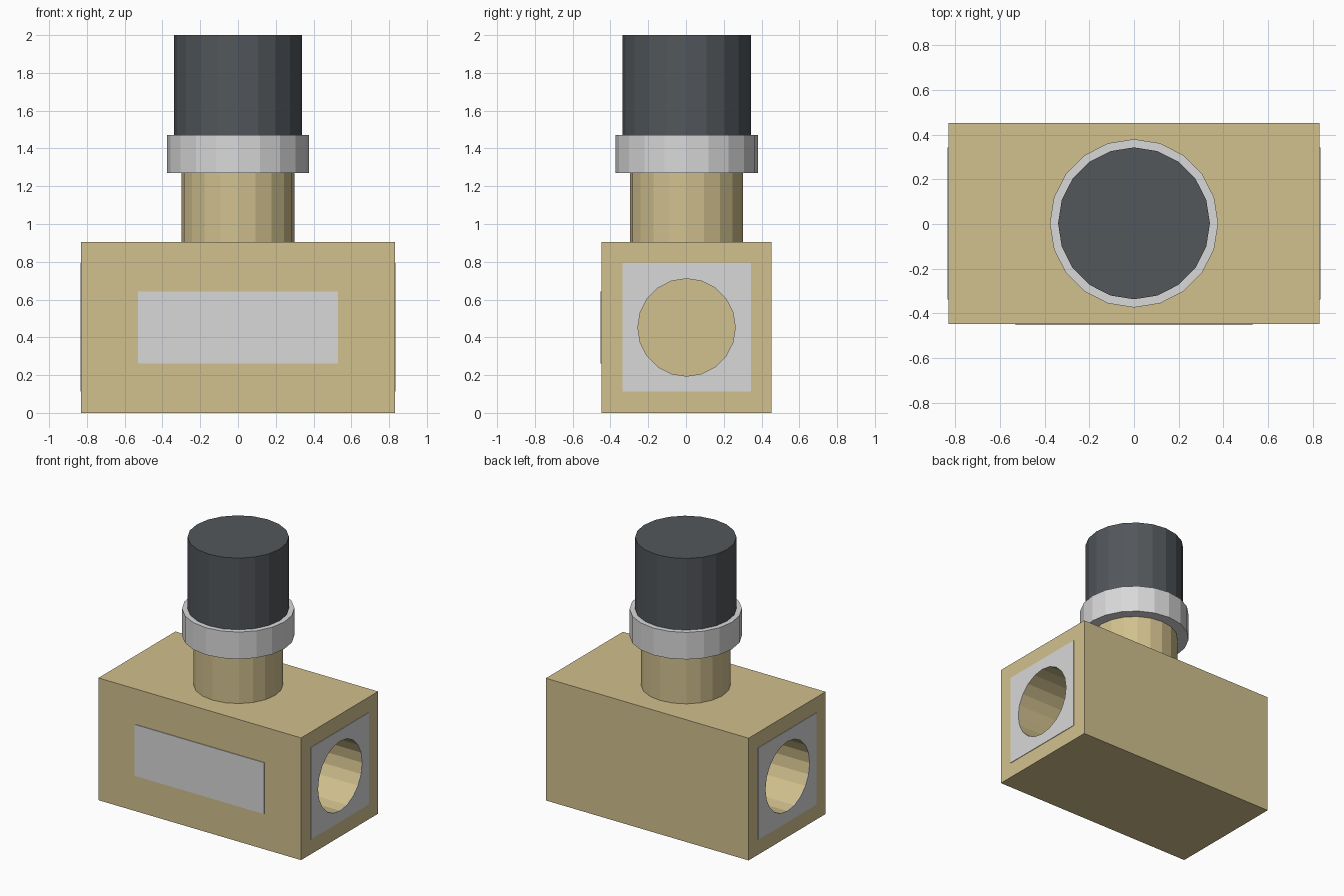
import bpy
import math

cube = bpy.data.objects.get("Cube")
if cube:
    bpy.data.objects.remove(cube, do_unlink=True)


def material(name, rgb):
    mat = bpy.data.materials.new(name)
    mat.use_nodes = True
    mat.diffuse_color = (*rgb, 1)
    mat.node_tree.nodes["Principled BSDF"].inputs["Base Color"].default_value = (*rgb, 1)
    return mat


brass = material("brass", (0.64, 0.53, 0.27))
silver = material("silver", (0.69, 0.69, 0.69))
charcoal = material("charcoal", (0.085, 0.095, 0.105))

SIDES = 20
AXIS_Y = 0.003      # body and stem sit just behind centre because of the front plate
BODY_X = 0.83
BODY_Y = 0.45
BODY_H = 0.905
MID_Z = BODY_H / 2
BORE_DEPTH = 0.6


def box(name, low, high, mat):
    centre = [(a + b) / 2 for a, b in zip(low, high)]
    bpy.ops.mesh.primitive_cube_add(size=1, location=centre)
    obj = bpy.context.object
    obj.name = name
    obj.scale = [b - a for a, b in zip(low, high)]
    bpy.ops.object.transform_apply(location=False, rotation=False, scale=True)
    obj.data.materials.append(mat)
    return obj


def cylinder(name, radius, bottom, top, mat):
    bpy.ops.mesh.primitive_cylinder_add(
        vertices=SIDES, radius=radius, depth=top - bottom,
        location=(0, AXIS_Y, (bottom + top) / 2))
    obj = bpy.context.object
    obj.name = name
    obj.data.materials.append(mat)
    return obj


def cut(obj, cutter):
    mod = obj.modifiers.new("bore", "BOOLEAN")
    mod.operation = "DIFFERENCE"
    mod.solver = "EXACT"
    mod.object = cutter
    bpy.context.view_layer.objects.active = obj
    bpy.ops.object.modifier_apply(modifier=mod.name)


# Valve body
body = box("valve_body", (-BODY_X, AXIS_Y - BODY_Y, 0),
           (BODY_X, AXIS_Y + BODY_Y, BODY_H), brass)

# Square port plates and blind round bores at both ends
for side, label in ((1, "left"), (-1, "right")):
    ends = sorted((side * (BODY_X - 0.002), side * (BODY_X + 0.004)))
    plate = box(label + "_port_plate", (ends[0], AXIS_Y - 0.34, MID_Z - 0.34),
                (ends[1], AXIS_Y + 0.34, MID_Z + 0.34), silver)
    bpy.ops.mesh.primitive_cylinder_add(
        vertices=SIDES, radius=0.258, depth=BORE_DEPTH + 0.1,
        location=(side * (BODY_X + 0.05 - BORE_DEPTH / 2), AXIS_Y, MID_Z),
        rotation=(0, math.pi / 2, 0))
    cutter = bpy.context.object
    cutter.hide_render = True
    for part in (body, plate):
        cut(part, cutter)
    bpy.data.objects.remove(cutter, do_unlink=True)

# Front label plate
front = AXIS_Y - BODY_Y
box("front_plate", (-0.53, front - 0.005, MID_Z - 0.19),
    (0.53, front + 0.002, MID_Z + 0.19), silver)

# Stem, collar and knob
cylinder("stem", 0.30, BODY_H, 1.27, brass)
cylinder("collar", 0.377, 1.27, 1.47, silver)
cylinder("knob", 0.34, 1.47, 2.0, charcoal)
